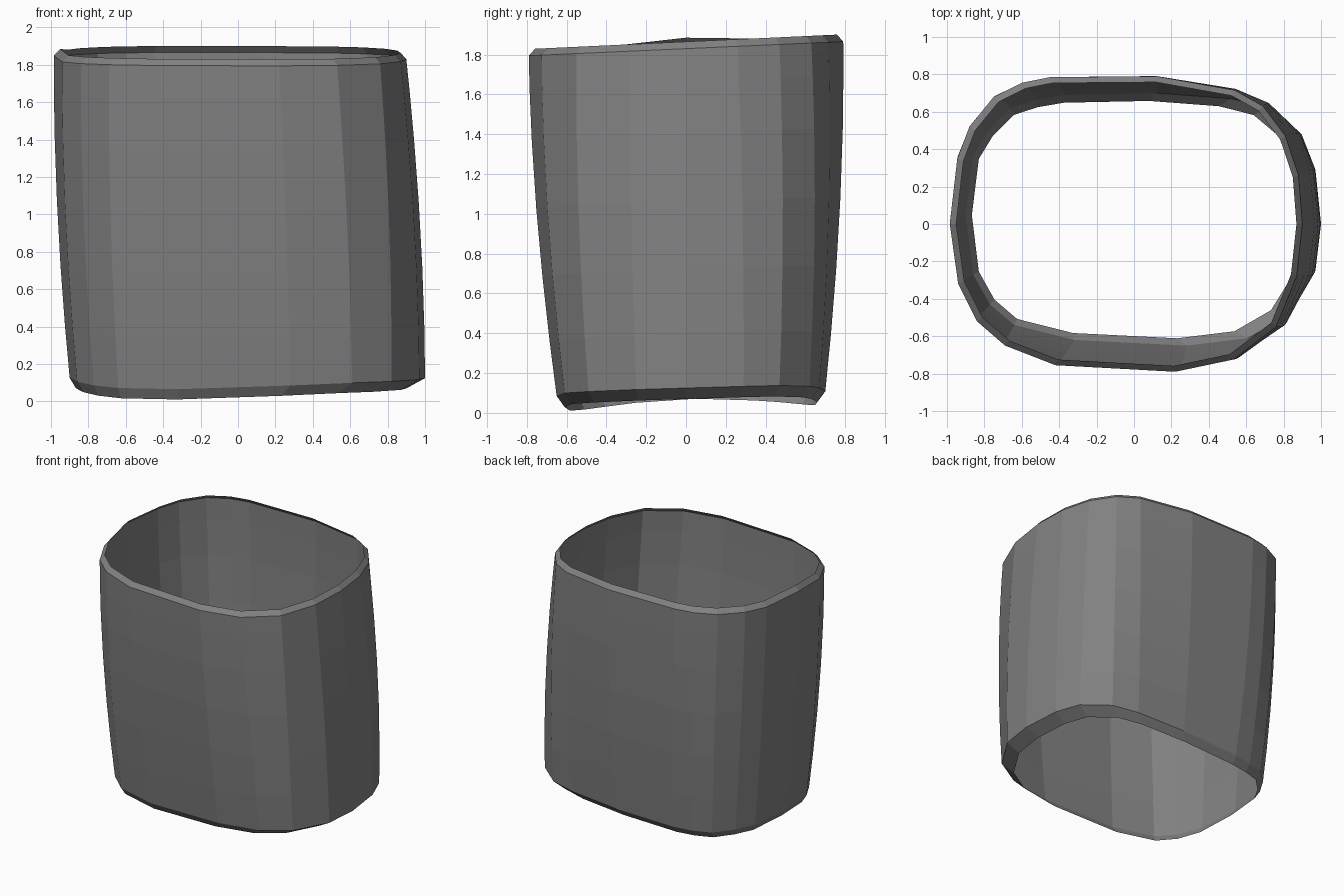
import bpy, bmesh
from mathutils import Vector

if "Cube" in bpy.data.objects:
    bpy.data.objects.remove(bpy.data.objects["Cube"])

# Outlines of the sleeve, counter-clockwise from the right side
TOP = [(.90, 0), (.88, .26), (.81, .47), (.69, .63), (.54, .715), (.12, .79), (-.45, .785),
       (-.60, .755), (-.75, .68), (-.88, .52), (-.945, .35), (-.985, 0), (-.94, -.32),
       (-.84, -.52), (-.69, -.65), (-.42, -.755), (.22, -.79), (.53, -.725), (.76, -.55), (.87, -.28)]
BOTTOM = [(1.0, 0), (.97, .29), (.90, .47), (.72, .62), (.52, .67), (.12, .70), (-.37, .69),
          (-.52, .665), (-.66, .62), (-.78, .50), (-.86, .37), (-.90, .05), (-.86, -.27),
          (-.77, -.43), (-.64, -.54), (-.32, -.62), (.28, -.65), (.61, -.61), (.82, -.49), (.97, -.25)]


def bottom_z(x, y):
    side = (x * x / (x * x + y * y)) ** 2
    return .02 + .035 * x * (1 - side) + .035 * side + .03 * min(1, max(0, y + .5))


def top_z(x, y):
    return 1.865 + .045 * y + (.02 if x < -.97 else 0)


# Rings from the bottom lip, up the bulging wall, to the top lip
rings = [[Vector((x * .93 - .03, y * .94, bottom_z(x, y))) for x, y in BOTTOM]]
for t in (0, .16, .35, .55, .75, .9, 1):
    ring = []
    for (tx, ty), (bx, by) in zip(TOP, BOTTOM):
        low = Vector((bx, by, bottom_z(bx, by) + .055))
        high = Vector((tx, ty, top_z(tx, ty) - .035))
        p = low.lerp(high, t)
        bulge = 4 * t * (1 - t)
        p.x *= 1 + .023 * bulge
        p.y *= 1 + .035 * bulge
        ring.append(p)
    rings.append(ring)
rings.append([Vector((x * .965, y * .96, top_z(x, y))) for x, y in TOP])

bm = bmesh.new()
verts = [[bm.verts.new(p) for p in r] for r in rings]
n = len(TOP)
for a, b in zip(verts, verts[1:]):
    for i in range(n):
        j = (i + 1) % n
        bm.faces.new((a[i], a[j], b[j], b[i]))

# Thin open sleeve
mesh = bpy.data.meshes.new("sleeve")
bm.to_mesh(mesh)
bm.free()
sleeve = bpy.data.objects.new("sleeve", mesh)
bpy.context.collection.objects.link(sleeve)

grey = bpy.data.materials.new("dark grey")
grey.diffuse_color = (.22, .22, .22, 1)
grey.use_nodes = True
grey.node_tree.nodes["Principled BSDF"].inputs["Base Color"].default_value = grey.diffuse_color
mesh.materials.append(grey)
